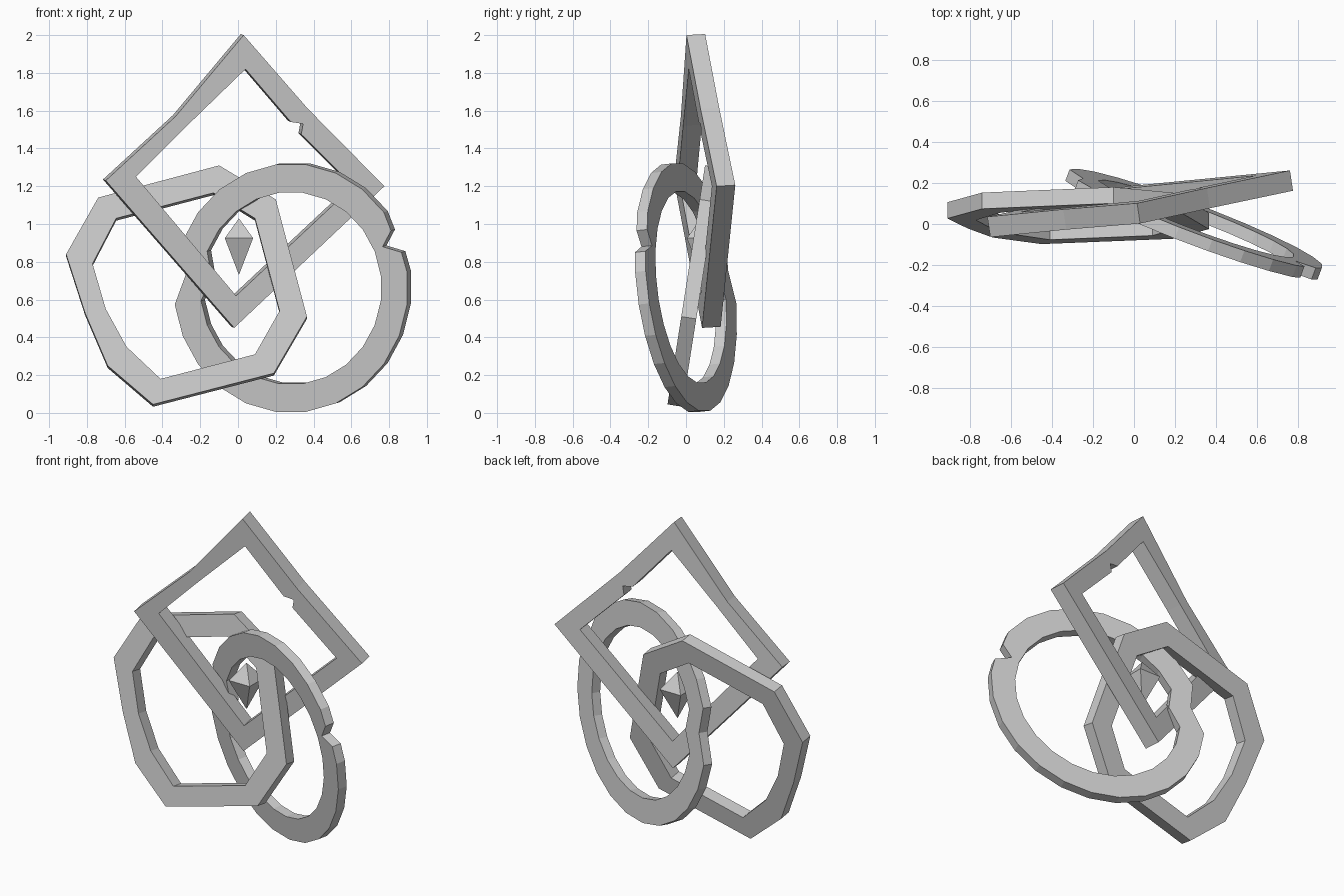
import bpy, bmesh, math
from mathutils import Vector

if "Cube" in bpy.data.objects:
    bpy.data.objects.remove(bpy.data.objects["Cube"])

grey = bpy.data.materials.new("stone grey")
grey.diffuse_color = (0.6, 0.6, 0.6, 1)
grey.use_nodes = True
grey.node_tree.nodes["Principled BSDF"].inputs["Base Color"].default_value = grey.diffuse_color


def finish(name, bm):
    bmesh.ops.recalc_face_normals(bm, faces=bm.faces)
    mesh = bpy.data.meshes.new(name)
    bm.to_mesh(mesh)
    bm.free()
    mesh.materials.append(grey)
    obj = bpy.data.objects.new(name, mesh)
    bpy.context.collection.objects.link(obj)
    return obj


def frame(name, outer, inner, base, slope_x, slope_z, depth):
    """Flat frame with (x, z) outlines on the plane y = base + slopes, thickened backwards."""
    bm = bmesh.new()
    edges = []
    for loop in (outer, inner):
        vs = [bm.verts.new((x, base + slope_x * x + slope_z * z, z)) for x, z in loop]
        edges += [bm.edges.new((vs[i - 1], vs[i])) for i in range(len(vs))]
    back = Vector((-slope_x, 1, -slope_z)).normalized() * depth
    bmesh.ops.triangle_fill(bm, use_beauty=True, edges=edges, normal=-back)
    # merge the flat fill into large faces, then thicken
    bmesh.ops.join_triangles(bm, faces=bm.faces, angle_face_threshold=3.1,
                             angle_shape_threshold=3.1)
    ext = bmesh.ops.extrude_face_region(bm, geom=bm.faces[:], use_keep_orig=True)
    bmesh.ops.translate(bm, vec=back, verts=[g for g in ext["geom"]
                                             if isinstance(g, bmesh.types.BMVert)])
    return finish(name, bm)


# Square frame with bent upper sides and a chip on the inner edge
frame("square_frame",
      [(0.03, 2.0), (0.37, 1.61), (0.775, 1.2), (-0.02, 0.45), (-0.70, 1.23), (-0.33, 1.57)],
      [(0.04, 1.82), (0.28, 1.54), (0.345, 1.53), (0.335, 1.475), (0.61, 1.2),
       (-0.01, 0.62), (-0.54, 1.25), (-0.27, 1.52)],
      0.114, 0.152, -0.058, 0.10)

# Irregular many-sided frame
frame("faceted_frame",
      [(-0.74, 1.14), (-0.10, 1.31), (0.20, 1.13), (0.365, 0.51), (0.19, 0.21),
       (-0.45, 0.045), (-0.69, 0.25), (-0.81, 0.53), (-0.91, 0.84)],
      [(-0.645, 1.03), (-0.13, 1.165), (0.09, 1.03), (0.22, 0.54), (0.09, 0.31),
       (-0.41, 0.18), (-0.59, 0.35), (-0.70, 0.55), (-0.77, 0.79)],
      -0.105, 0.0, 0.157, 0.08)


# Round ring: 24 sides, one side dented, a chip out of the rim
def ellipse(rx, rz):
    angles = [math.radians(7.5 + 15 * i) for i in range(24)]
    return [(0.28 + rx * math.cos(a), 0.66 + rz * math.sin(a)) for a in angles]


rim, hole = ellipse(0.62, 0.66), ellipse(0.48, 0.51)
rim[11], hole[11] = (-0.27, 0.75), (-0.14, 0.72)
rim[1:2] = [(0.865, 0.85), (0.765, 0.88), (0.81, 0.965)]
frame("ring", rim, hole, 0.148, -0.375, -0.11, 0.06)

# Floating gem: four-sided double pyramid
bm = bmesh.new()
top, tip = bm.verts.new((0.005, 0.08, 1.03)), bm.verts.new((0.005, 0.08, 0.73))
girdle = [bm.verts.new((0.005 + sx * 0.075, 0.08 + sy * 0.075, 0.925))
          for sx, sy in ((-1, -1), (1, -1), (1, 1), (-1, 1))]
for i in range(4):
    bm.faces.new((girdle[i - 1], girdle[i], top))
    bm.faces.new((girdle[i], girdle[i - 1], tip))
finish("gem", bm)
